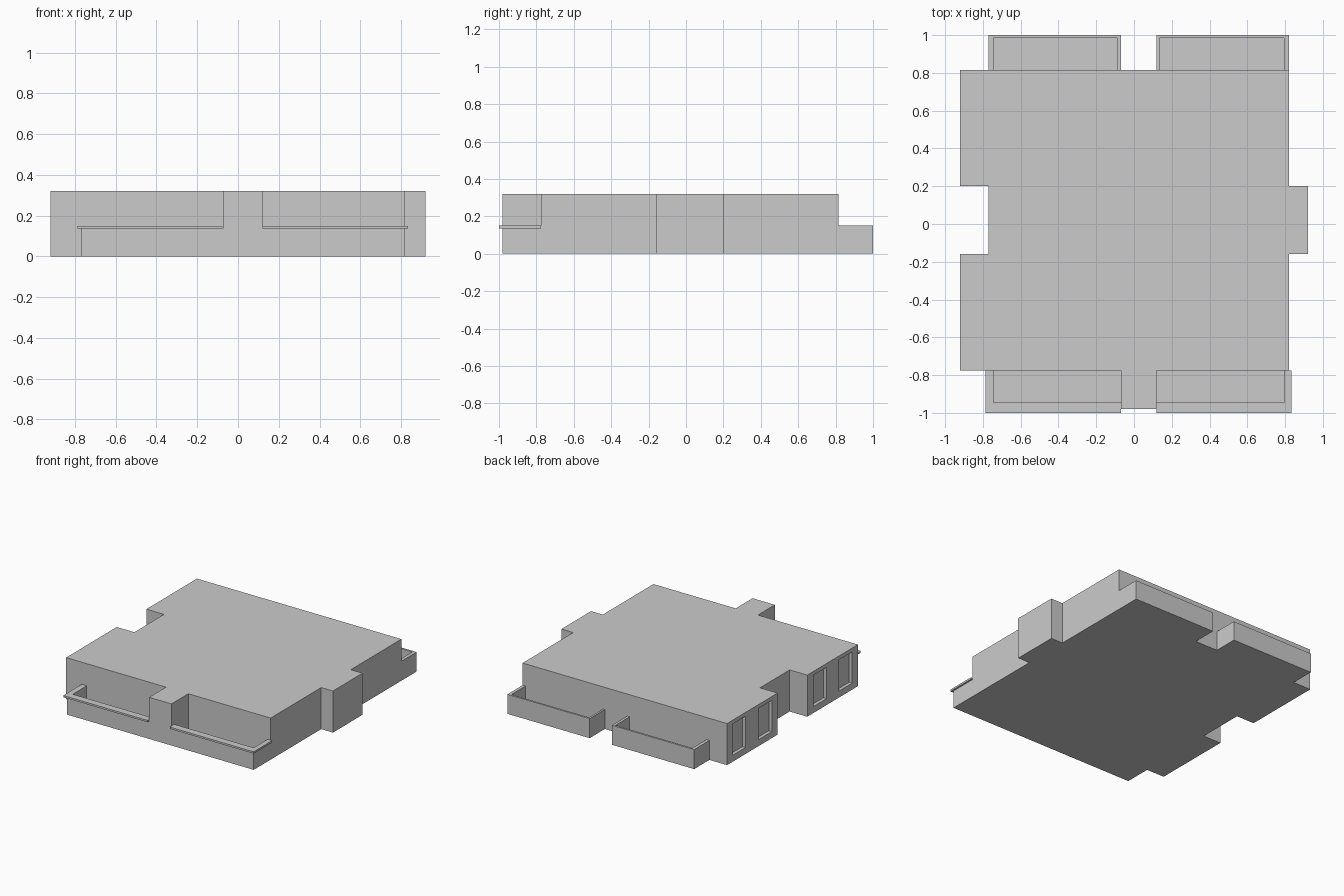
import bpy, bmesh

if "Cube" in bpy.data.objects:
    bpy.data.objects.remove(bpy.data.objects["Cube"])

H = 0.32          # storey height
RAIL = 0.15       # parapet height
FLOOR = 0.015     # balcony slab


def prism(name, outlines, z0, z1):
    """Extrude one or more closed xy outlines from z0 to z1."""
    bm = bmesh.new()
    for pts in outlines:
        face = bm.faces.new([bm.verts.new((x, y, z0)) for x, y in pts])
        ext = bmesh.ops.extrude_face_region(bm, geom=[face])
        verts = [g for g in ext["geom"] if isinstance(g, bmesh.types.BMVert)]
        bmesh.ops.translate(bm, verts=verts, vec=(0, 0, z1 - z0))
    bmesh.ops.recalc_face_normals(bm, faces=bm.faces)
    mesh = bpy.data.meshes.new(name)
    bm.to_mesh(mesh)
    bm.free()
    obj = bpy.data.objects.new(name, mesh)
    bpy.context.collection.objects.link(obj)
    return obj


def rect(x0, x1, y0, y1):
    return [(x0, y0), (x1, y0), (x1, y1), (x0, y1)]


def u_shape(xo, xi, yw, yi, yo):
    """Three-sided wall against y = yw; xo/xi are outer/inner x pairs."""
    return [(xo[0], yw), (xo[0], yo), (xo[1], yo), (xo[1], yw),
            (xi[1], yw), (xi[1], yi), (xi[0], yi), (xi[0], yw)]


def l_shape(x_out, x_in, x_end, yw, yi, yo):
    """Two-sided wall from y = yw round a corner to x = x_end."""
    return [(x_out, yw), (x_out, yo), (x_end, yo),
            (x_end, yi), (x_in, yi), (x_in, yw)]


# Main storey: left notch, right bump and front pillar in one outline
body = prism("main_storey", [[
    (-0.92, -0.775), (-0.07, -0.775), (-0.07, -0.98), (0.12, -0.98),
    (0.12, -0.775), (0.82, -0.775), (0.82, -0.16), (0.92, -0.16),
    (0.92, 0.2), (0.82, 0.2), (0.82, 0.815), (-0.92, 0.815),
    (-0.92, 0.2), (-0.77, 0.2), (-0.77, -0.16), (-0.92, -0.16)]], 0, H)

# Window recesses in the left wall
spans = [(0.59, 0.75), (0.27, 0.43), (-0.395, -0.235), (-0.705, -0.545)]
cutter = prism("window_cutter",
               [rect(-1.0, -0.895, a, b) for a, b in spans], 0.05, 0.29)
mod = body.modifiers.new("windows", "BOOLEAN")
mod.operation = "DIFFERENCE"
mod.solver = "EXACT"
mod.object = cutter
bpy.context.view_layer.objects.active = body
bpy.ops.object.modifier_apply(modifier="windows")
bpy.data.objects.remove(cutter)

# Balconies, left and right
for side, x0, x1, i0, i1 in [("left", -0.77, -0.07, -0.745, -0.09),
                             ("right", 0.12, 0.82, 0.135, 0.795)]:
    # Back balcony: slab inside a three-sided parapet
    prism(f"back_{side}_parapet",
          [u_shape((x0, x1), (i0, i1), 0.815, 0.985, 1.0)], 0, RAIL)
    prism(f"back_{side}_slab", [rect(i0, i1, 0.815, 0.985)], 0, FLOOR)

    # Front balcony: parapet runs into the pillar, topped by a wider coping
    if side == "left":
        out, inner, end, cap = x0, i0, x1, -0.787
    else:
        out, inner, end, cap = x1, i1, x0, 0.833
    prism(f"front_{side}_parapet",
          [l_shape(out, inner, end, -0.775, -0.945, -0.98)], 0, 0.136)
    prism(f"front_{side}_coping",
          [l_shape(cap, inner, end, -0.775, -0.945, -1.0)], 0.136, RAIL)
    prism(f"front_{side}_slab",
          [rect(min(inner, end), max(inner, end), -0.945, -0.775)], 0, FLOOR)
